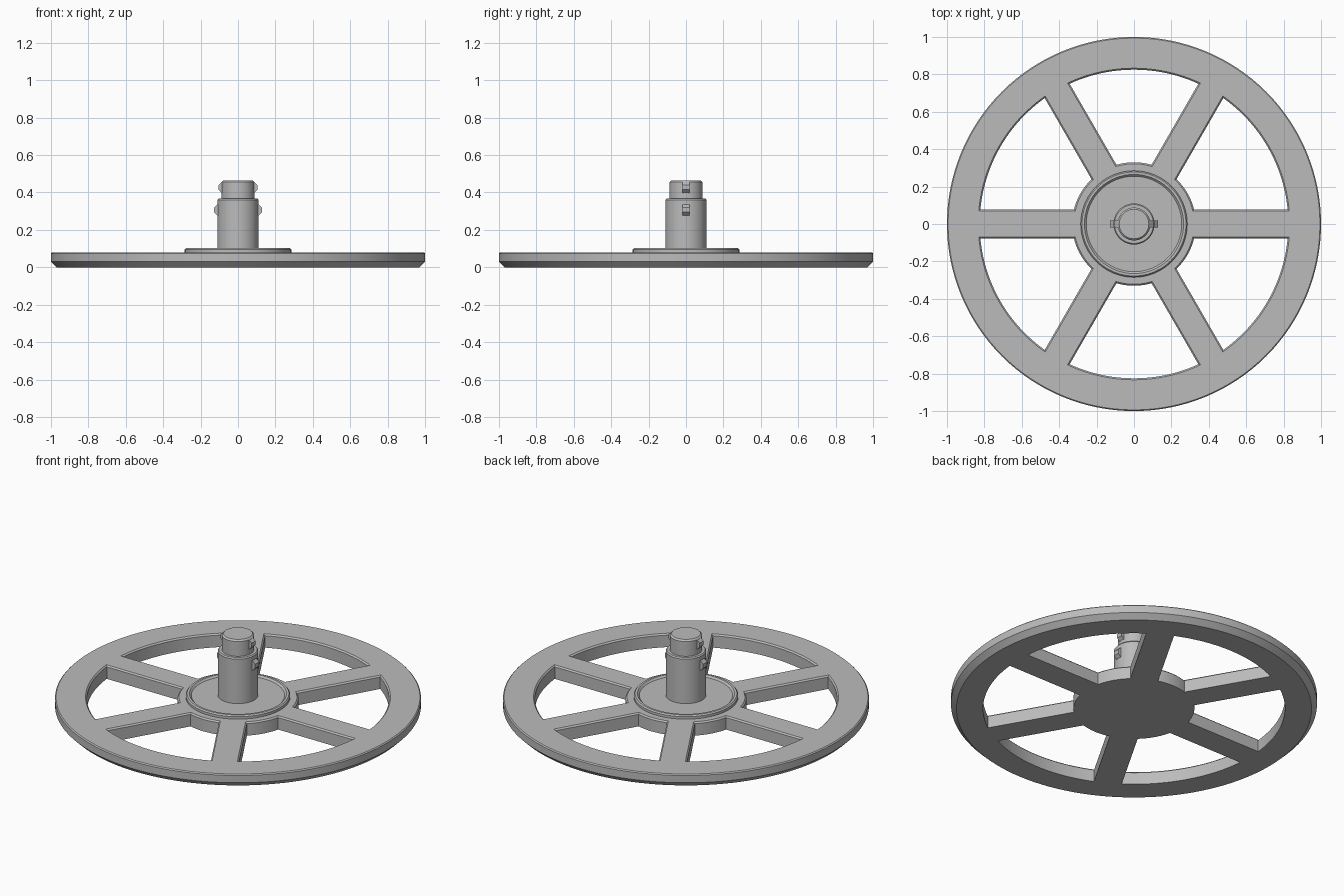
import bpy, bmesh
from math import asin, cos, sin, pi, radians

cube = bpy.data.objects.get("Cube")
if cube:
    bpy.data.objects.remove(cube, do_unlink=True)

grey = bpy.data.materials.new("plain_grey")
grey.use_nodes = True
colour = (0.5, 0.5, 0.5, 1)
grey.diffuse_color = colour
grey.node_tree.nodes["Principled BSDF"].inputs["Base Color"].default_value = colour


def loft(name, rings):
    """Closed solid skinned through equal-length loops of points."""
    bm = bmesh.new()
    loops = [[bm.verts.new(p) for p in ring] for ring in rings]
    for a, b in zip(loops, loops[1:]):
        for i in range(len(a)):
            j = (i + 1) % len(a)
            bm.faces.new((a[i], a[j], b[j], b[i]))
    bm.faces.new(loops[0][::-1])
    bm.faces.new(loops[-1])
    bmesh.ops.recalc_face_normals(bm, faces=bm.faces)
    mesh = bpy.data.meshes.new(name)
    bm.to_mesh(mesh)
    bm.free()
    mesh.materials.append(grey)
    obj = bpy.data.objects.new(name, mesh)
    bpy.context.collection.objects.link(obj)
    return obj


def lathe(name, profile, steps=96):
    """Solid of revolution from (radius, height) pairs."""
    turn = [2 * pi * i / steps for i in range(steps)]
    return loft(name, [[(r * cos(a), r * sin(a), z) for a in turn] for r, z in profile])


def activate(obj):
    bpy.ops.object.select_all(action="DESELECT")
    obj.select_set(True)
    bpy.context.view_layer.objects.active = obj


def smooth(obj):
    activate(obj)
    bpy.ops.object.shade_smooth_by_angle(angle=radians(25))


def window_loop(start, z, grow, steps=24):
    """Outline of one opening between two spokes, enlarged by grow."""
    half = 0.077 - grow
    points = []
    for r, order in ((0.33 - grow, 1), (0.825 + grow, -1)):
        a = start + asin(half / r)
        b = start + pi / 3 - asin(half / r)
        arc = [a + (b - a) * i / steps for i in range(steps + 1)]
        points += [(r * cos(t), r * sin(t), z) for t in arc[::order]]
    return points


# Wheel disc, chamfered below, with six flared openings
wheel = lathe("wheel", [(0.97, 0), (1, 0.03), (1, 0.074), (0.994, 0.08)], 128)
for k in range(6):
    levels = ((-0.1, 0), (0.072, 0), (0.1, 0.028))
    cutter = loft("window_cutter", [window_loop(k * pi / 3, z, g) for z, g in levels])
    cutter.hide_render = True
    activate(wheel)
    cut = wheel.modifiers.new("window", "BOOLEAN")
    cut.operation = "DIFFERENCE"
    cut.solver = "EXACT"
    cut.object = cutter
    bpy.ops.object.modifier_apply(modifier=cut.name)
    bpy.data.objects.remove(cutter, do_unlink=True)
smooth(wheel)

# Raised hub collar with a shallow dish inside its lip
smooth(lathe("hub_collar", [(0.285, 0.07), (0.285, 0.095), (0.278, 0.102),
                            (0.265, 0.102), (0.255, 0.092)]))

# Stepped shaft
smooth(lathe("shaft", [(0.11, 0.085), (0.11, 0.36), (0.104, 0.367), (0.088, 0.367),
                       (0.088, 0.456), (0.079, 0.465)], 64))

# Locking lugs on both sides of the shaft
for side, label in ((1, "left"), (-1, "right")):
    for level, x, z in (("lower", 0.098, 0.307), ("upper", 0.074, 0.427)):
        corners = [pi / 8 + i * pi / 4 for i in range(8)]
        loft(f"{level}_lug_{label}",
             [[(side * x + 0.032 * cos(a), y, z + 0.032 * sin(a)) for a in corners]
              for y in (-0.019, 0.019)])
